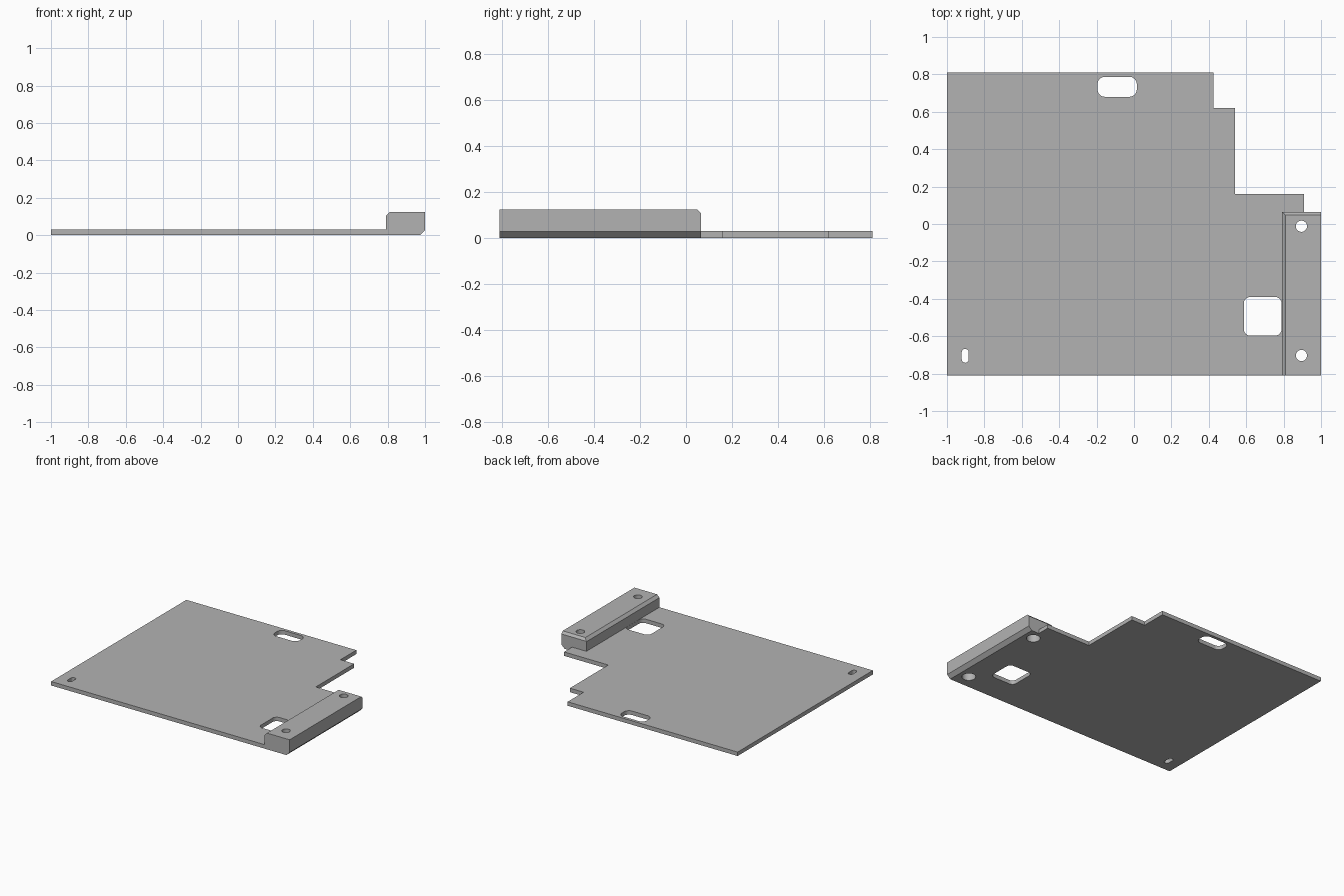
import bpy
import bmesh
from math import cos, sin, pi

default = bpy.data.objects.get("Cube")
if default:
    bpy.data.objects.remove(default, do_unlink=True)

THICK, FRONT = 0.03, -0.81

grey = bpy.data.materials.new("plain grey")
grey.use_nodes = True
colour = (0.45, 0.45, 0.45, 1)
grey.diffuse_color = colour
grey.node_tree.nodes["Principled BSDF"].inputs["Base Color"].default_value = colour


def prism(name, outline, z0, z1, helper=False):
    """Extrude a flat outline upwards from z0 to z1."""
    bm = bmesh.new()
    face = bm.faces.new([bm.verts.new((x, y, z0)) for x, y in outline])
    top = bmesh.ops.extrude_face_region(bm, geom=[face])["geom"]
    for v in top:
        if isinstance(v, bmesh.types.BMVert):
            v.co.z = z1
    bmesh.ops.recalc_face_normals(bm, faces=bm.faces)
    mesh = bpy.data.meshes.new(name)
    bm.to_mesh(mesh)
    bm.free()
    mesh.materials.append(grey)
    obj = bpy.data.objects.new(name, mesh)
    bpy.context.collection.objects.link(obj)
    if helper:
        obj.hide_render = True
        obj.hide_viewport = True
    return obj


def rounded(x0, x1, y0, y1, r, steps=8):
    """Rectangle outline with rounded corners."""
    centres = [(x1 - r, y1 - r), (x0 + r, y1 - r), (x0 + r, y0 + r), (x1 - r, y0 + r)]
    return [(cx + r * cos(a), cy + r * sin(a))
            for q, (cx, cy) in enumerate(centres)
            for a in [(q + i / steps) * pi / 2 for i in range(steps + 1)]]


def circle(x, y, r, n=32):
    return [(x + r * cos(2 * pi * i / n), y + r * sin(2 * pi * i / n)) for i in range(n)]


def boolean(target, other, operation):
    mod = target.modifiers.new(other.name, "BOOLEAN")
    mod.operation, mod.solver, mod.object = operation, "EXACT", other


# Base plate with the stepped back right corner
plate = prism("base_plate", [(-1, FRONT), (0.91, FRONT), (0.91, 0.16), (0.54, 0.16),
                             (0.54, 0.62), (0.425, 0.62), (0.425, 0.81), (-1, 0.81)], 0, THICK)

# Raised mounting block with chamfered edges
block = prism("mounting_block", [(0.79, FRONT), (1, FRONT), (1, 0.065), (0.79, 0.065)],
              0, 0.123, helper=True)
bm = bmesh.new()
bm.from_mesh(block.data)


def chamfer(test, size):
    edges = [e for e in bm.edges if all(test(v.co) for v in e.verts)]
    bmesh.ops.bevel(bm, geom=edges, offset=size, segments=1, affect="EDGES")


chamfer(lambda c: c.x > 0.99 and c.z < 0.01, 0.027)
chamfer(lambda c: c.z > 0.12 and c.x < 0.8, 0.02)
chamfer(lambda c: c.z > 0.12 and c.y > 0.06, 0.017)
bm.to_mesh(block.data)
bm.free()
boolean(plate, block, "UNION")

# Slots and window through the plate
for name, box in [("back_slot", (-0.195, 0.015, 0.68, 0.787, 0.04)),
                  ("square_window", (0.587, 0.789, -0.597, -0.39, 0.035)),
                  ("front_slot", (-0.921, -0.884, -0.742, -0.668, 0.018))]:
    boolean(plate, prism(name, rounded(*box), -0.1, 0.06, helper=True), "DIFFERENCE")

# Screw holes in the block, wider from below
for name, y in [("back", -0.012), ("front", -0.703)]:
    for part, r, top in [("hole", 0.03, 0.2), ("counterbore", 0.048, 0.07)]:
        cutter = prism(f"{name}_{part}", circle(0.895, y, r), -0.1, top, helper=True)
        boolean(plate, cutter, "DIFFERENCE")

# Bake the cuts, then smooth only the round walls
bpy.context.view_layer.objects.active = plate
bpy.ops.object.select_all(action="DESELECT")
plate.select_set(True)
for mod in list(plate.modifiers):
    bpy.ops.object.modifier_apply(modifier=mod.name)
for helper in [o for o in bpy.data.objects if o.hide_render and o.data and o.type == "MESH"]:
    bpy.data.objects.remove(helper, do_unlink=True)
bpy.ops.object.shade_smooth_by_angle(angle=pi / 6)
